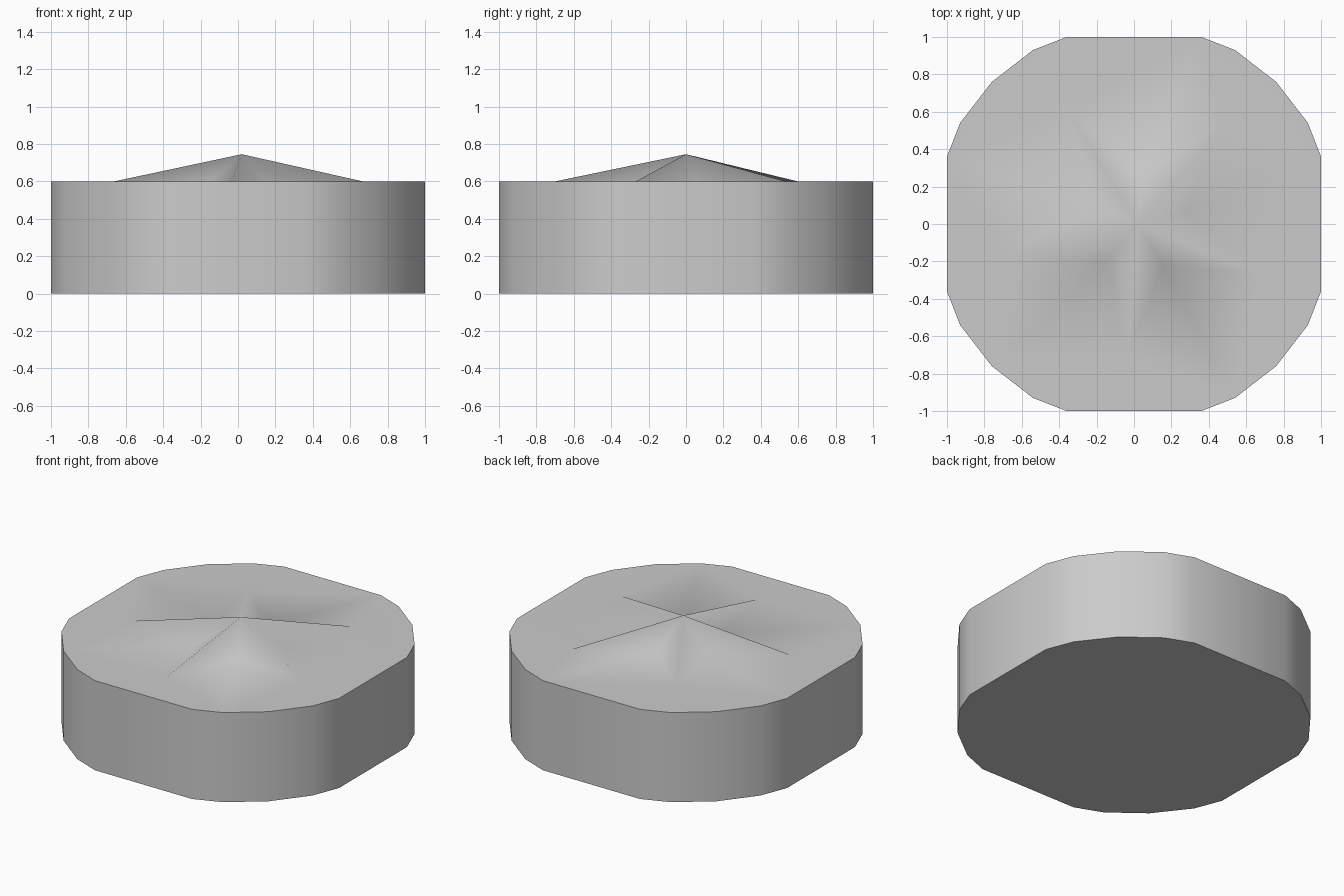
import bpy, bmesh, math
from mathutils import Vector

cube = bpy.data.objects.get("Cube")
if cube:
    bpy.data.objects.remove(cube, do_unlink=True)

grey = bpy.data.materials.new("plain grey")
grey.use_nodes = True
colour = (0.6, 0.6, 0.6, 1)
grey.diffuse_color = colour
grey.node_tree.nodes["Principled BSDF"].inputs["Base Color"].default_value = colour

HEIGHT = 0.6
APEX = Vector((0.02, 0, 0.745))
TIP, NOTCH, TURN = 0.7, 0.26, -22.5

# Rounded square outline: one corner turned four times
corner = [(1, 0.36), (0.93, 0.54), (0.76, 0.76), (0.54, 0.93), (0.36, 1)]
outline = []
for q in range(4):
    for x, y in corner:
        for _ in range(q):
            x, y = -y, x
        outline.append((x, y))

bm = bmesh.new()
base = [bm.verts.new((x, y, 0)) for x, y in outline]
rim = [bm.verts.new((x, y, HEIGHT)) for x, y in outline]
n = len(outline)

# Floor and walls
bm.faces.new(base[::-1])
for i in range(n):
    j = (i + 1) % n
    bm.faces.new((base[i], base[j], rim[j], rim[i]))

# Raised five-pointed star
apex = bm.verts.new(APEX)
star = []
for k in range(10):
    a = math.radians(TURN + 36 * k)
    r = NOTCH if k % 2 else TIP
    star.append(bm.verts.new((APEX.x + r * math.cos(a), APEX.y + r * math.sin(a), HEIGHT)))
for k in range(10):
    bm.faces.new((star[k], star[(k + 1) % 10], apex))

# Flat top between the rim and the star
loops = [bm.edges.get((ring[i], ring[(i + 1) % len(ring)]))
         for ring in (rim, star) for i in range(len(ring))]
bmesh.ops.triangle_fill(bm, edges=loops, use_beauty=True)
bmesh.ops.recalc_face_normals(bm, faces=bm.faces)

# Smooth everywhere except the top and bottom rims
for f in bm.faces:
    f.smooth = True
for ring in (base, rim):
    for i in range(n):
        bm.edges.get((ring[i], ring[(i + 1) % n])).smooth = False

mesh = bpy.data.meshes.new("star_topped_block")
bm.to_mesh(mesh)
bm.free()
mesh.materials.append(grey)
block = bpy.data.objects.new("star_topped_block", mesh)
bpy.context.collection.objects.link(block)
